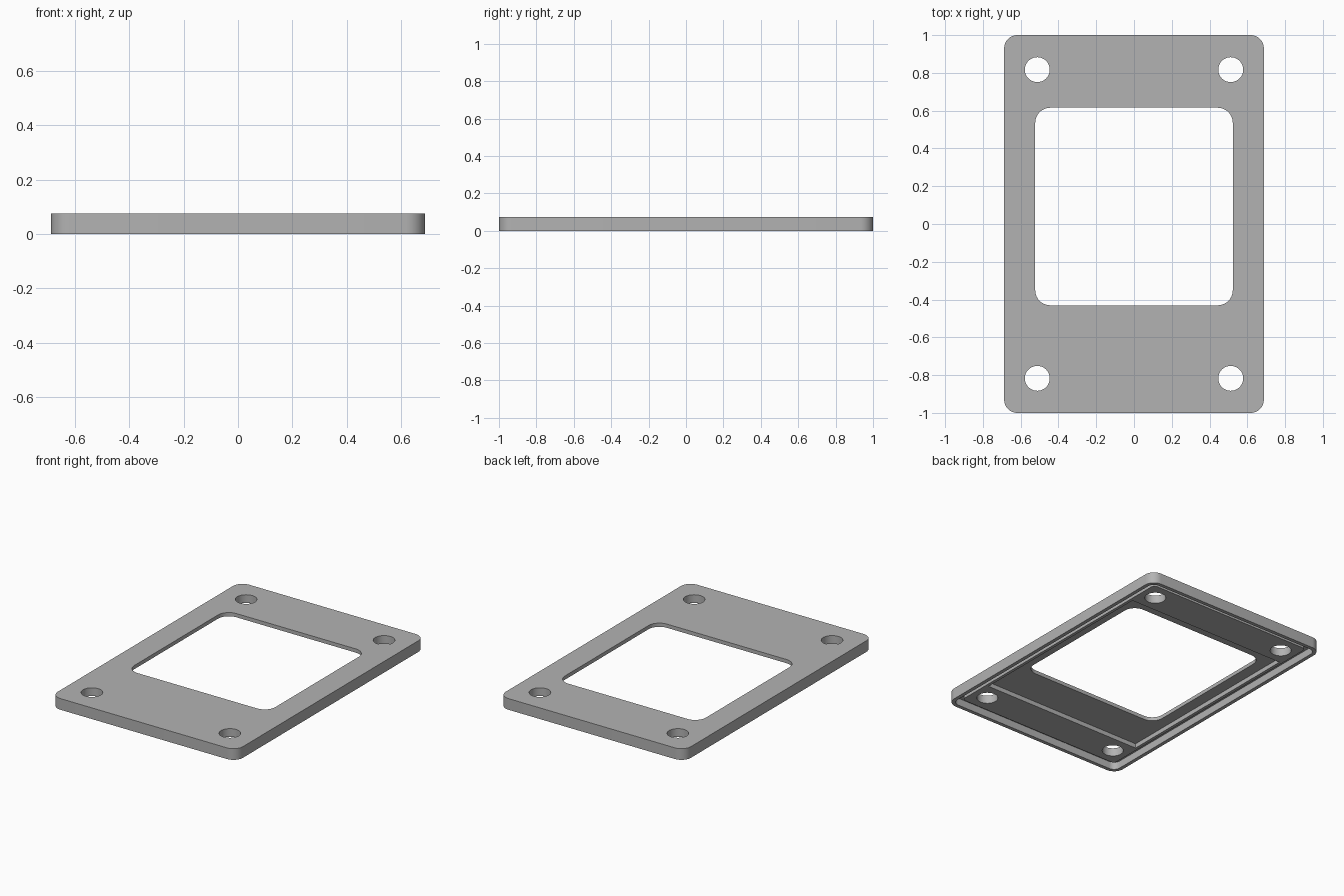
import bpy, bmesh, math

cube = bpy.data.objects.get("Cube")
if cube:
    bpy.data.objects.remove(cube, do_unlink=True)

HALF_X, HALF_Y, TOP = 0.6875, 1.0, 0.075
LEDGE, WEB = 0.02, 0.05      # heights of the raised underside and the thin web
BELOW, ABOVE = -0.1, 0.2     # cutters overshoot the plate

grey = bpy.data.materials.new("plain grey")
grey.use_nodes = True
colour = (0.448, 0.448, 0.448, 1)
grey.diffuse_color = colour
grey.node_tree.nodes["Principled BSDF"].inputs["Base Color"].default_value = colour


def prism(name, hx, hy, radius, z0, z1, cx=0, cy=0, steps=10):
    """Upright block with rounded corners; a full radius makes a cylinder."""
    bm = bmesh.new()
    points = []
    for quarter, (sx, sy) in enumerate([(1, 1), (-1, 1), (-1, -1), (1, -1)]):
        for i in range(steps + 1 if radius else 1):
            a = math.pi / 2 * (quarter + i / steps)
            points.append((cx + sx * (hx - radius) + radius * math.cos(a),
                           cy + sy * (hy - radius) + radius * math.sin(a), z0))
    verts = [bm.verts.new(p) for p in points]
    bmesh.ops.remove_doubles(bm, verts=verts, dist=1e-5)
    base = bm.faces.new([v for v in verts if v.is_valid])
    top = bmesh.ops.extrude_face_region(bm, geom=[base])["geom"]
    bmesh.ops.translate(bm, vec=(0, 0, z1 - z0),
                        verts=[g for g in top if isinstance(g, bmesh.types.BMVert)])
    bmesh.ops.recalc_face_normals(bm, faces=bm.faces)
    mesh = bpy.data.meshes.new(name)
    bm.to_mesh(mesh)
    bm.free()
    mesh.materials.append(grey)
    obj = bpy.data.objects.new(name, mesh)
    bpy.context.collection.objects.link(obj)
    return obj


def cut(target, cutter):
    """Subtract the cutter from the target, then discard it."""
    cutter.hide_render = True
    mod = target.modifiers.new("cut", 'BOOLEAN')
    mod.operation, mod.solver, mod.object = 'DIFFERENCE', 'EXACT', cutter
    bpy.context.view_layer.objects.active = target
    bpy.ops.object.modifier_apply(modifier=mod.name)
    bpy.data.objects.remove(cutter, do_unlink=True)


# Main plate
plate = prism("cover_plate", HALF_X, HALF_Y, 0.07, 0, TOP)

# Underside: shallow recess inside the lip, then a deeper groove along it
LIP, STEP = 0.025, 0.0675
cut(plate, prism("recess", HALF_X - LIP, HALF_Y - LIP, 0.045, BELOW, LEDGE))
groove = prism("groove", HALF_X - LIP, HALF_Y - LIP, 0.045, LEDGE - 0.01, WEB)
cut(groove, prism("groove_core", HALF_X - STEP, HALF_Y - STEP, 0.025, BELOW, ABOVE))
cut(plate, groove)

# Square-cornered pocket behind the opening
cut(plate, prism("pocket", 0.6, 0.7, 0, BELOW, WEB))

# Window opening and four screw holes
cut(plate, prism("opening", 0.523, 0.523, 0.08, BELOW, ABOVE, cy=0.0925))
for sx in (-1, 1):
    for sy in (-1, 1):
        cut(plate, prism("screw_hole", 0.066, 0.066, 0.066, BELOW, ABOVE,
                         cx=sx * 0.512, cy=sy * 0.817))

# Smooth corners and holes, keep edges crisp
bpy.ops.object.select_all(action='DESELECT')
plate.select_set(True)
bpy.context.view_layer.objects.active = plate
bpy.ops.object.shade_smooth_by_angle(angle=math.radians(30))
